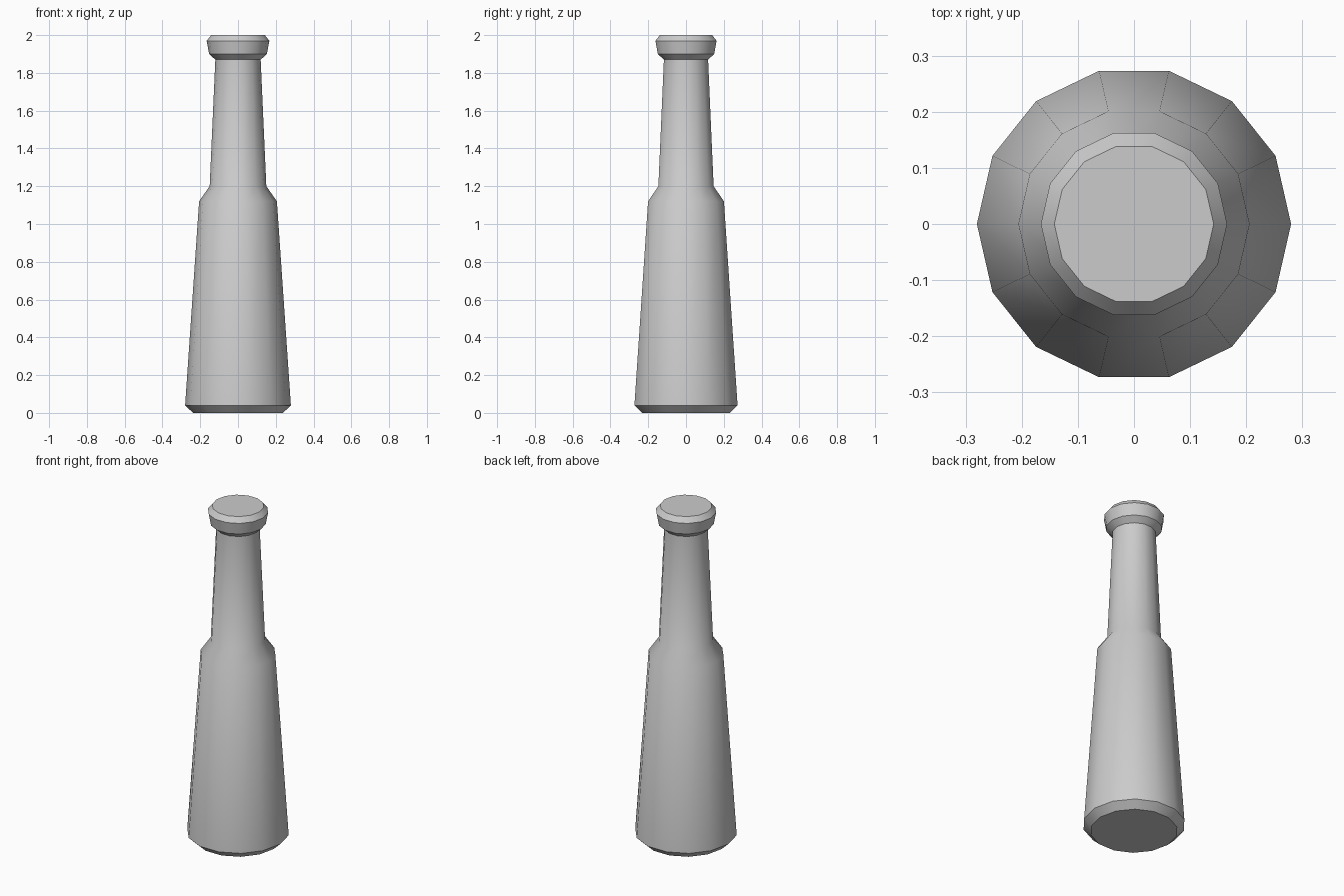
import bpy, bmesh, math

if "Cube" in bpy.data.objects:
    bpy.data.objects.remove(bpy.data.objects["Cube"])

SIDES = 14


def lathe(name, profile):
    """Revolve (radius, z) rings around z and cap both ends."""
    bm = bmesh.new()
    rings = []
    for r, z in profile:
        rings.append([bm.verts.new((r * math.cos(2 * math.pi * i / SIDES),
                                    r * math.sin(2 * math.pi * i / SIDES), z))
                      for i in range(SIDES)])
    for low, high in zip(rings, rings[1:]):
        for i in range(SIDES):
            j = (i + 1) % SIDES
            bm.faces.new((low[i], low[j], high[j], high[i]))
    bm.faces.new(rings[0][::-1])
    bm.faces.new(rings[-1])
    mesh = bpy.data.meshes.new(name)
    bm.to_mesh(mesh)
    bm.free()
    obj = bpy.data.objects.new(name, mesh)
    bpy.context.collection.objects.link(obj)
    bpy.ops.object.select_all(action='DESELECT')
    obj.select_set(True)
    bpy.context.view_layer.objects.active = obj
    bpy.ops.object.shade_smooth_by_angle(angle=math.radians(36))
    return obj


# Bottle: chamfered base, tapered body, shoulder, neck, flared lip
lathe("bottle", [
    (0.238, 0.0), (0.28, 0.04),
    (0.206, 1.12), (0.15, 1.20),
    (0.12, 1.87),
    (0.153, 1.90), (0.166, 1.97), (0.142, 2.0),
])
